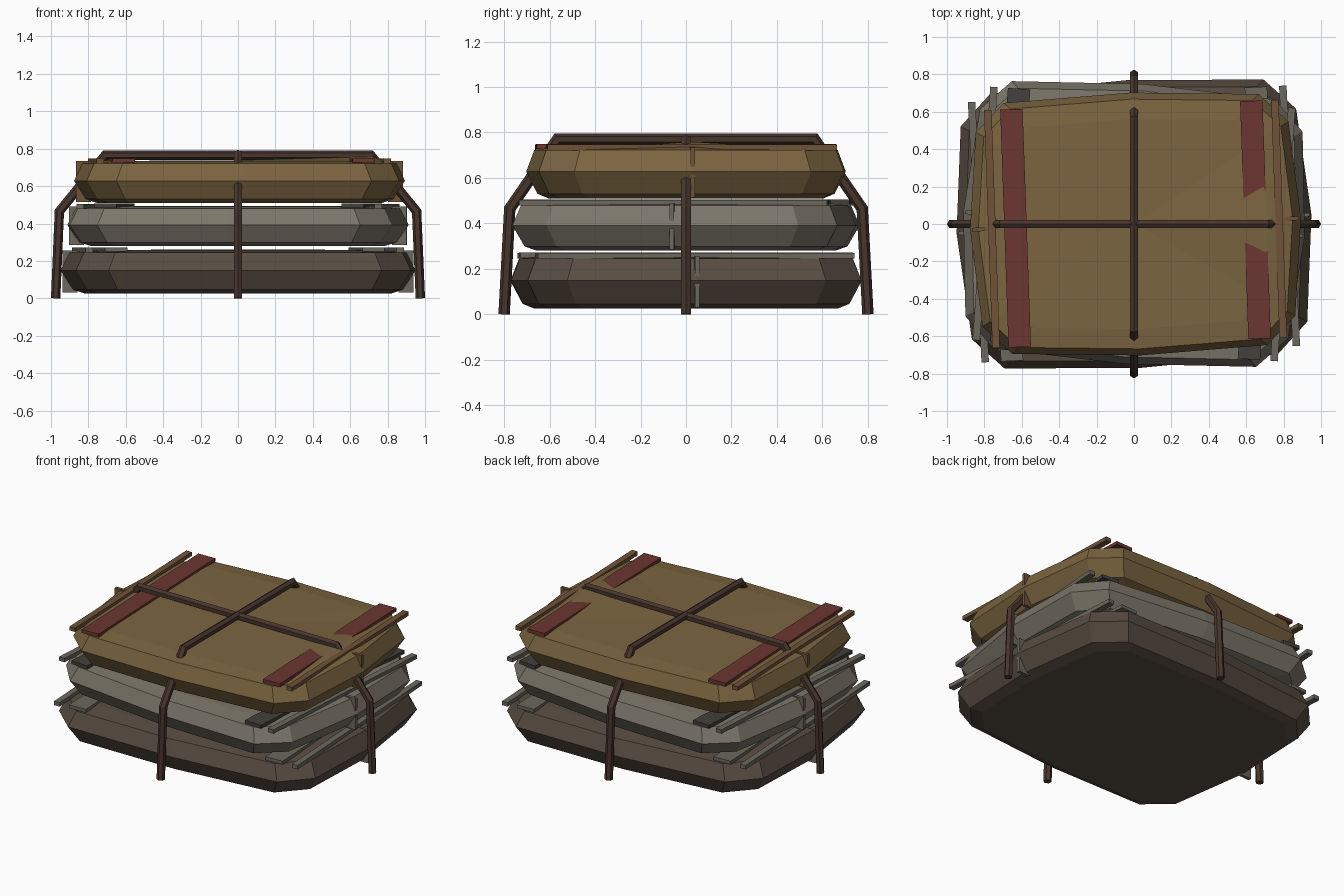
import bpy, bmesh, math
from mathutils import Matrix, Vector

if "Cube" in bpy.data.objects:
    bpy.data.objects.remove(bpy.data.objects["Cube"])


def material(name, rgb):
    m = bpy.data.materials.new(name)
    m.diffuse_color = (*rgb, 1)
    m.use_nodes = True
    m.node_tree.nodes["Principled BSDF"].inputs["Base Color"].default_value = m.diffuse_color
    return m


def make_object(name, bm, mat, matrix=Matrix()):
    bmesh.ops.recalc_face_normals(bm, faces=bm.faces)
    me = bpy.data.meshes.new(name)
    bm.to_mesh(me)
    bm.free()
    ob = bpy.data.objects.new(name, me)
    ob.data.materials.append(mat)
    ob.matrix_world = matrix
    bpy.context.collection.objects.link(ob)


def box(name, center, size, mat, matrix):
    bm = bmesh.new()
    bmesh.ops.create_cube(bm, size=1, matrix=Matrix.Translation(center) @ Matrix.Diagonal((*size, 1)))
    make_object(name, bm, mat, matrix)


def outline(hx, hy):
    # quarter of a chamfered, bulging rectangle, mirrored round to 12 points
    q = [(1, 0), (.945, .74), (.77, .955)]
    pts = q + [(0, 1)] + [(-x, y) for x, y in reversed(q)]
    pts += [(-x, -y) for x, y in (q + [(0, 1)] + [(-x, y) for x, y in reversed(q)])[1:-1]]
    return [(x * hx, y * hy) for x, y in pts]


def sack(name, hx, hy, z0, z1, bump, mat, matrix):
    h = z1 - z0
    levels = [(.86, 0), (.93, .09), (1, .52), (.95, .93), (.8, .985)]
    bm = bmesh.new()
    rings = [[bm.verts.new((x * s, y * s, z0 + h * t)) for x, y in outline(hx, hy)] for s, t in levels]
    rings[-1][0].co.z += bump
    n = len(rings[0])
    for a, b in zip(rings, rings[1:]):
        for i in range(n):
            j = (i + 1) % n
            bm.faces.new((a[i], a[j], b[j], b[i]))
    for ring, z in ((rings[0], z0), (rings[-1], z1)):
        c = bm.verts.new((0, 0, z))
        for i in range(n):
            bm.faces.new((ring[i], ring[(i + 1) % n], c))
    make_object(name, bm, mat, matrix)


def rope(name, pts, side, mat, r=.025):
    # six-sided tube with mitred corners; the path lies in a plane normal to side
    pts = [Vector(p) for p in pts]
    bm = bmesh.new()
    rings = []
    for i, p in enumerate(pts):
        d0 = (p - pts[i - 1]).normalized() if i else (pts[1] - p).normalized()
        d1 = (pts[i + 1] - p).normalized() if i < len(pts) - 1 else d0
        t = (d0 + d1).normalized()
        up = t.cross(side) / t.dot(d0)
        rings.append([bm.verts.new(p + r * (math.cos(a) * up + math.sin(a) * side))
                      for a in (k * math.pi / 3 for k in range(6))])
    for a, b in zip(rings, rings[1:]):
        for k in range(6):
            j = (k + 1) % 6
            bm.faces.new((a[k], a[j], b[j], b[k]))
    bm.faces.new(rings[0])
    bm.faces.new(rings[-1])
    make_object(name, bm, mat)


tan = material("tan_cloth", (.20, .13, .052))
grey = material("grey_cloth", (.20, .18, .142))
brown = material("brown_cloth", (.10, .073, .054))
red = material("red_band", (.15, .037, .032))
dark = material("dark_band", (.055, .052, .046))
hem_tan = material("hem_tan", (.16, .085, .039))
hem_grey = material("hem_grey", (.15, .138, .11))
cord = material("cord", (.064, .036, .026))

# name, half x, half y, bottom, top, turn, x shift, cap bump, cloth, band, hem
layers = [
    ("bottom", .95, .77, .025, .262, 3, 0, 0, brown, hem_grey, hem_grey),
    ("middle", .915, .75, .28, .495, -4, 0, 0, grey, dark, hem_grey),
    ("top", .885, .703, .51, .738, 2, .008, .025, tan, red, hem_tan),
]
for name, hx, hy, z0, z1, turn, dx, bump, cloth, band, hem in layers:
    m = Matrix.Translation((dx, 0, 0)) @ Matrix.Rotation(math.radians(turn), 4, 'Z')
    sack(name + "_sack", hx, hy, z0, z1, bump, cloth, m)
    for s, side in ((-1, "left"), (1, "right")):
        # broad band, thin hem and upright side seam
        box(f"{name}_band_{side}", (s * hx * .725, 0, z1), (.12, hy * 1.81, .022), band, m)
        box(f"{name}_hem_{side}", (s * (hx - .117), 0, z1 - .004), (.04, hy * 1.81, .026), hem, m)
        box(f"{name}_seam_{side}", (s * (hx - .05), 0, (z0 + z1) / 2), (.08, .02, z1 - z0 - .01), hem, m)

# ropes crossing over the stack
rope("rope_across", [(-.975, 0, 0), (-.955, 0, .465), (-.71, 0, .765),
                     (.71, 0, .765), (.955, 0, .465), (.975, 0, 0)], Vector((0, 1, 0)), cord)
rope("rope_along", [(0, -.80, 0), (0, -.775, .465), (0, -.565, .77),
                    (0, .565, .77), (0, .775, .465), (0, .80, 0)], Vector((1, 0, 0)), cord)
